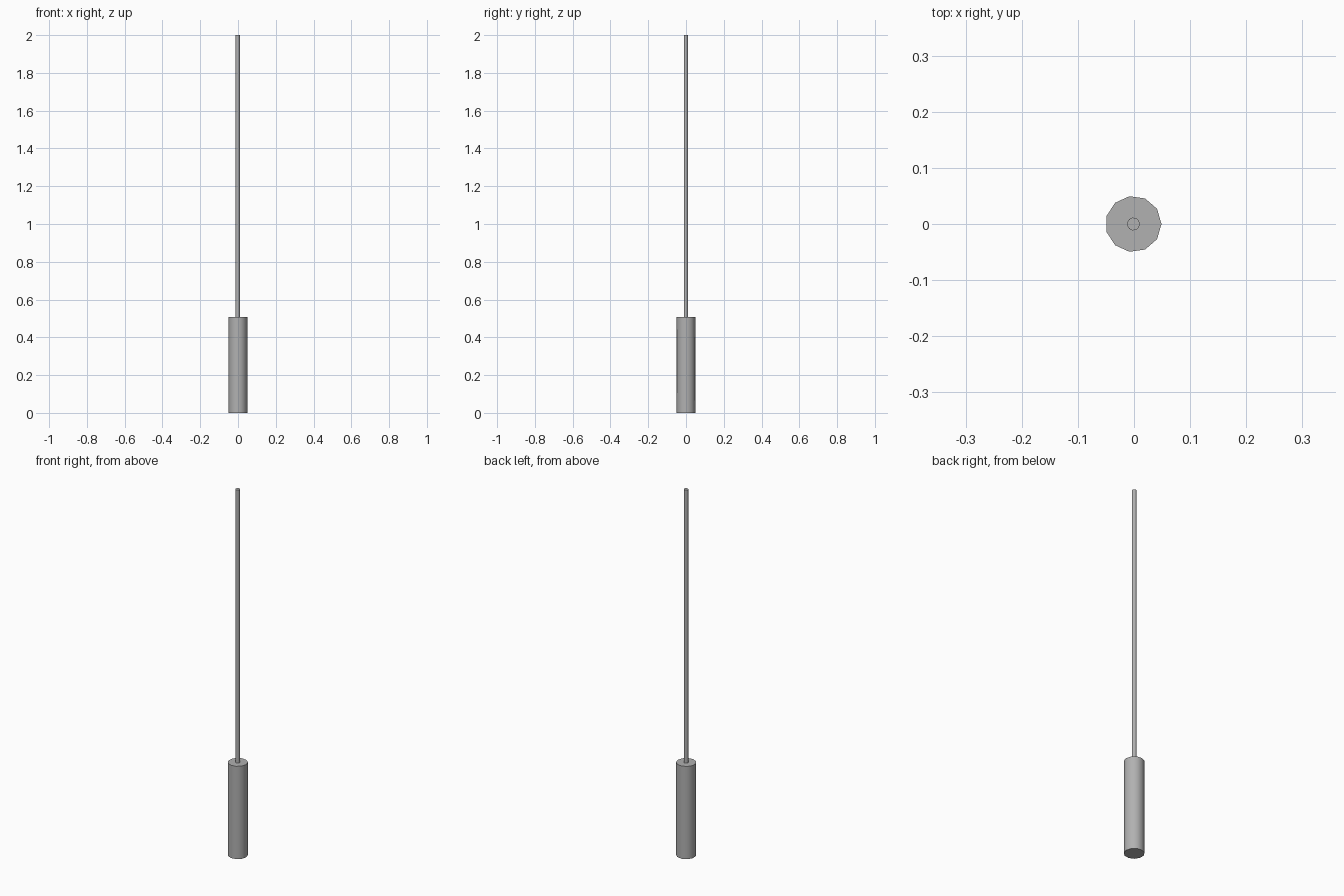
import bpy
import math

if "Cube" in bpy.data.objects:
    bpy.data.objects.remove(bpy.data.objects["Cube"])

SIDES = 11

# Mid-dark grey shared by both parts
grey = bpy.data.materials.new("dark_grey")
grey.diffuse_color = (0.44, 0.44, 0.44, 1.0)
grey.use_nodes = True
grey.node_tree.nodes["Principled BSDF"].inputs["Base Color"].default_value = grey.diffuse_color


def rod(name, radius, z0, z1):
    """Vertical 11-sided cylinder with a corner pointing to +x."""
    bpy.ops.mesh.primitive_cylinder_add(
        vertices=SIDES, radius=radius, depth=z1 - z0,
        location=(-0.001, 0, (z0 + z1) / 2), rotation=(0, 0, -math.pi / 2))
    obj = bpy.context.object
    obj.name = name
    obj.data.materials.append(grey)
    bpy.ops.object.transform_apply(location=False, rotation=True, scale=False)
    bpy.ops.object.shade_smooth_by_angle(angle=math.radians(40))
    return obj


# Thick lower grip
rod("handle", 0.05, 0.0, 0.507)

# Thin upper shaft
rod("shaft", 0.0115, 0.507, 2.0)
